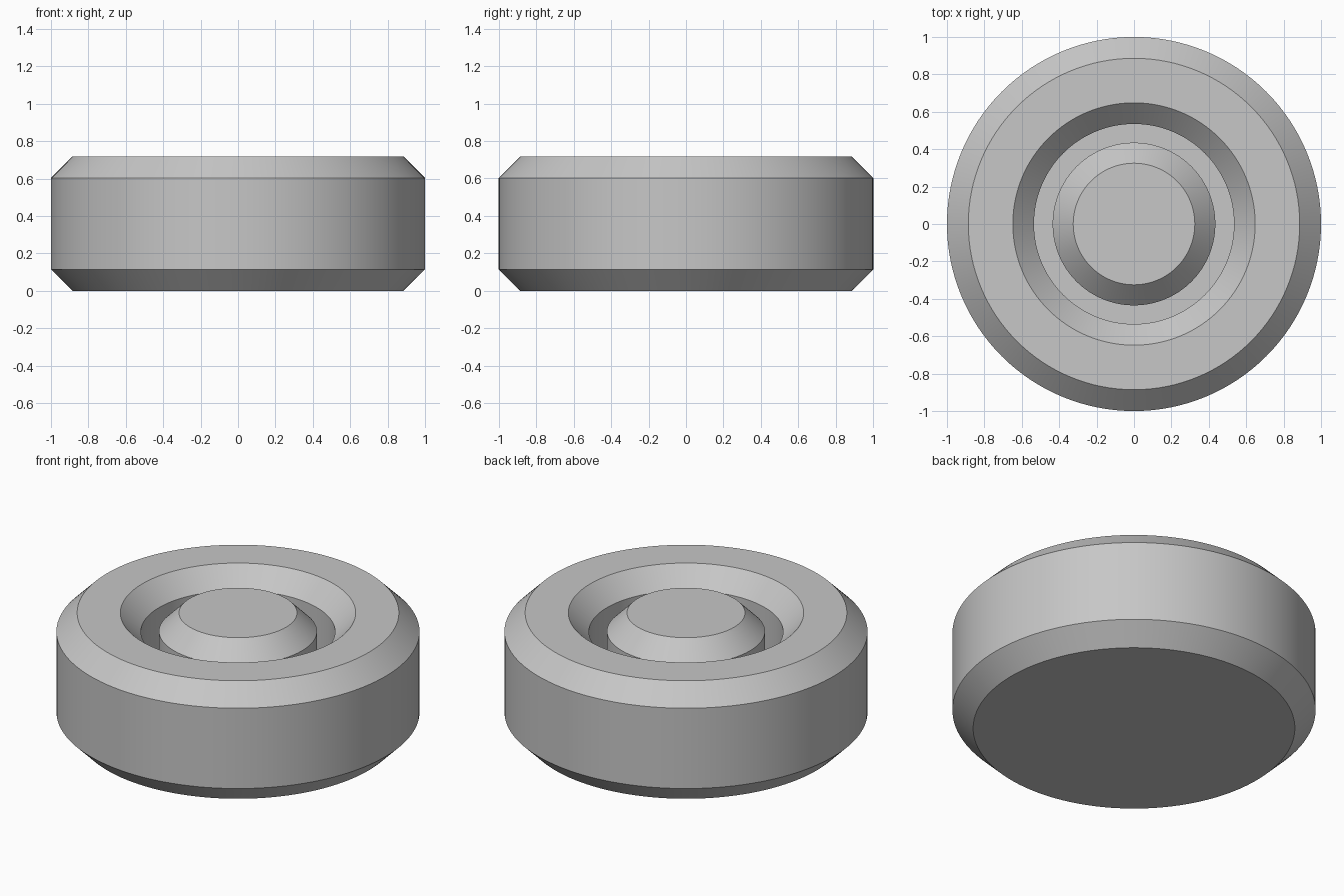
import bpy, bmesh, math

if "Cube" in bpy.data.objects:
    bpy.data.objects.remove(bpy.data.objects["Cube"])

SEGMENTS = 128
# Half cross-section (radius, height): base, rim, groove, central button
PROFILE = [
    (0, 0), (0.886, 0), (1, 0.115), (1, 0.603), (0.886, 0.717),   # chamfered body
    (0.648, 0.717), (0.535, 0.603), (0.535, 0.2),                 # groove outer wall
    (0.435, 0.2), (0.435, 0.605), (0.325, 0.717), (0, 0.717),     # central button
]

grey = bpy.data.materials.new("light_grey")
grey.diffuse_color = (0.57, 0.57, 0.57, 1)
grey.use_nodes = True
grey.node_tree.nodes["Principled BSDF"].inputs["Base Color"].default_value = grey.diffuse_color

# Revolve the profile into one closed solid
bm = bmesh.new()
verts = [bm.verts.new((r, 0, z)) for r, z in PROFILE]
edges = [bm.edges.new(pair) for pair in zip(verts, verts[1:])]
bmesh.ops.spin(bm, geom=verts + edges, cent=(0, 0, 0), axis=(0, 0, 1),
               angle=math.tau, steps=SEGMENTS)
bmesh.ops.remove_doubles(bm, verts=bm.verts, dist=0.0005)
bmesh.ops.recalc_face_normals(bm, faces=bm.faces)

mesh = bpy.data.meshes.new("grooved_disc")
bm.to_mesh(mesh)
bm.free()
mesh.materials.append(grey)
disc = bpy.data.objects.new("grooved_disc", mesh)
bpy.context.collection.objects.link(disc)

# Smooth around the axis, sharp at the chamfers
bpy.context.view_layer.objects.active = disc
disc.select_set(True)
bpy.ops.object.shade_smooth_by_angle(angle=math.radians(30))
